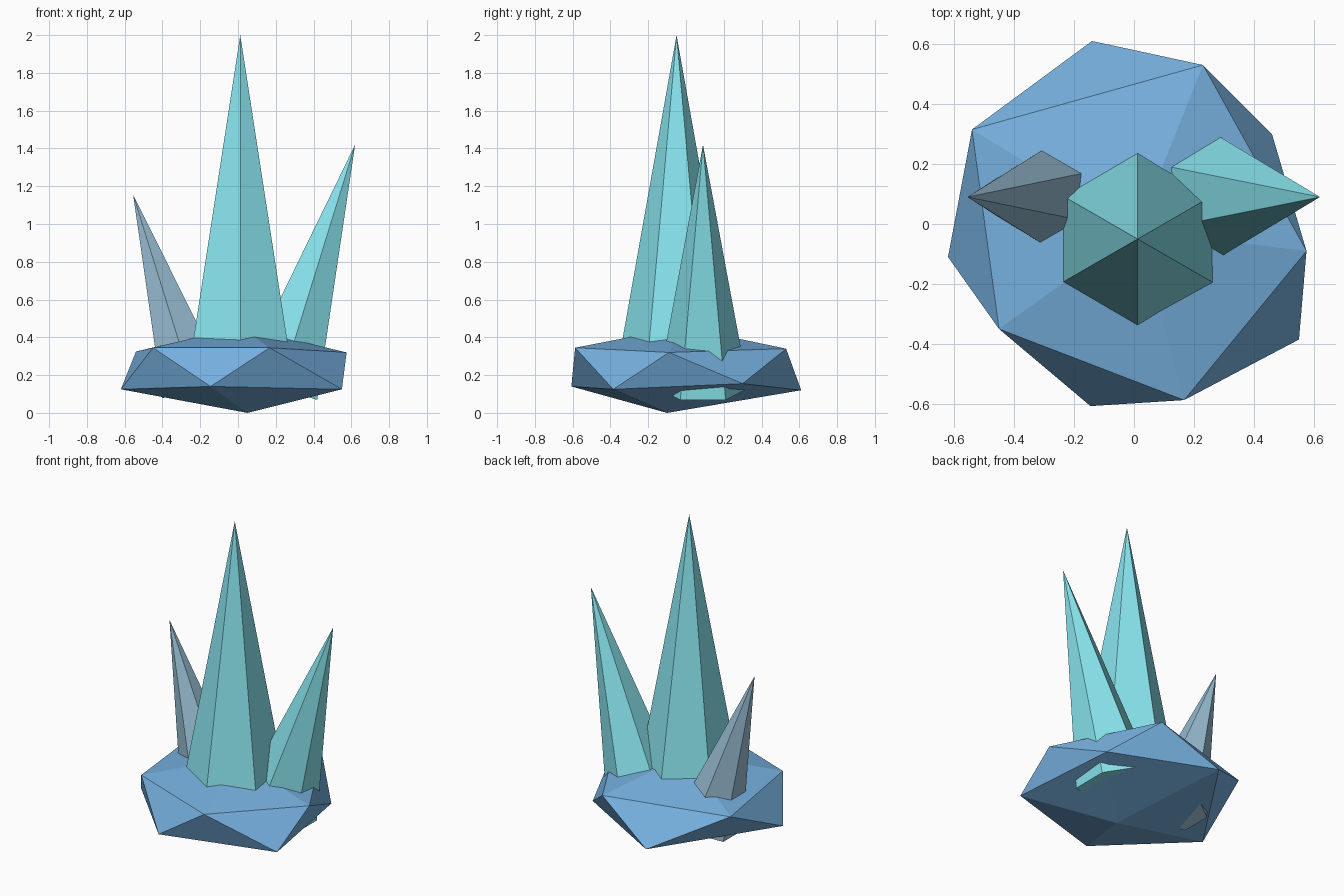
import bpy, bmesh
from math import sin, cos, pi, radians
from mathutils import Vector, Matrix

if "Cube" in bpy.data.objects:
    bpy.data.objects.remove(bpy.data.objects["Cube"])


def material(name, rgb):
    m = bpy.data.materials.new(name)
    m.diffuse_color = (*rgb, 1)
    m.use_nodes = True
    m.node_tree.nodes["Principled BSDF"].inputs["Base Color"].default_value = m.diffuse_color
    return m


def make_object(name, verts, faces, mat):
    me = bpy.data.meshes.new(name)
    me.from_pydata(verts, [], faces)
    bm = bmesh.new()
    bm.from_mesh(me)
    bmesh.ops.recalc_face_normals(bm, faces=bm.faces)
    bm.to_mesh(me)
    bm.free()
    me.materials.append(mat)
    ob = bpy.data.objects.new(name, me)
    bpy.context.collection.objects.link(ob)
    return ob


def crystal(name, tip, length, radius, lean, mat, sides=6):
    """Six-sided spike hanging from its tip, leaning sideways in x."""
    rot = Matrix.Rotation(radians(lean), 3, 'Y')
    ring = [(radius * cos(pi / 2 + 2 * pi * i / sides),
             radius * sin(pi / 2 + 2 * pi * i / sides), -length) for i in range(sides)]
    verts = [Vector(tip) + rot @ Vector(p) for p in ring] + [Vector(tip)]
    faces = [(i, (i + 1) % sides, sides) for i in range(sides)]
    faces.append(tuple(reversed(range(sides))))
    return make_object(name, verts, faces, mat)


rock_blue = material("rock_blue", (0.18, 0.43, 0.73))
ice_cyan = material("ice_cyan", (0.25, 0.78, 0.86))
ice_grey = material("ice_grey", (0.32, 0.52, 0.66))

# Rock base: flattened, irregular icosahedron (two staggered rings plus poles)
lower = [(0.55, -0.385, 0.125), (0.46, 0.30, 0.155), (-0.14, 0.61, 0.12),
         (-0.62, -0.11, 0.125), (-0.145, -0.607, 0.14)]
upper = [(0.575, -0.09, 0.32), (0.23, 0.53, 0.34), (-0.54, 0.315, 0.325),
         (-0.45, -0.35, 0.345), (0.167, -0.587, 0.345)]
poles = [(0.05, -0.10, 0.0), (0.01, -0.02, 0.455)]
faces = []
for i in range(5):
    j = (i + 1) % 5
    faces += [(10, j, i), (i, j, 5 + i), (j, 5 + j, 5 + i), (5 + i, 5 + j, 11)]
make_object("rock_base", lower + upper + poles, faces, rock_blue)

# Ice spikes
crystal("main_crystal", (0.012, -0.05, 2.0), 1.8, 0.32, 0, ice_cyan)
crystal("right_crystal", (0.62, 0.09, 1.42), 1.35, 0.24, 17.2, ice_cyan)
crystal("left_crystal", (-0.555, 0.09, 1.155), 1.075, 0.2, -17.3, ice_grey)
